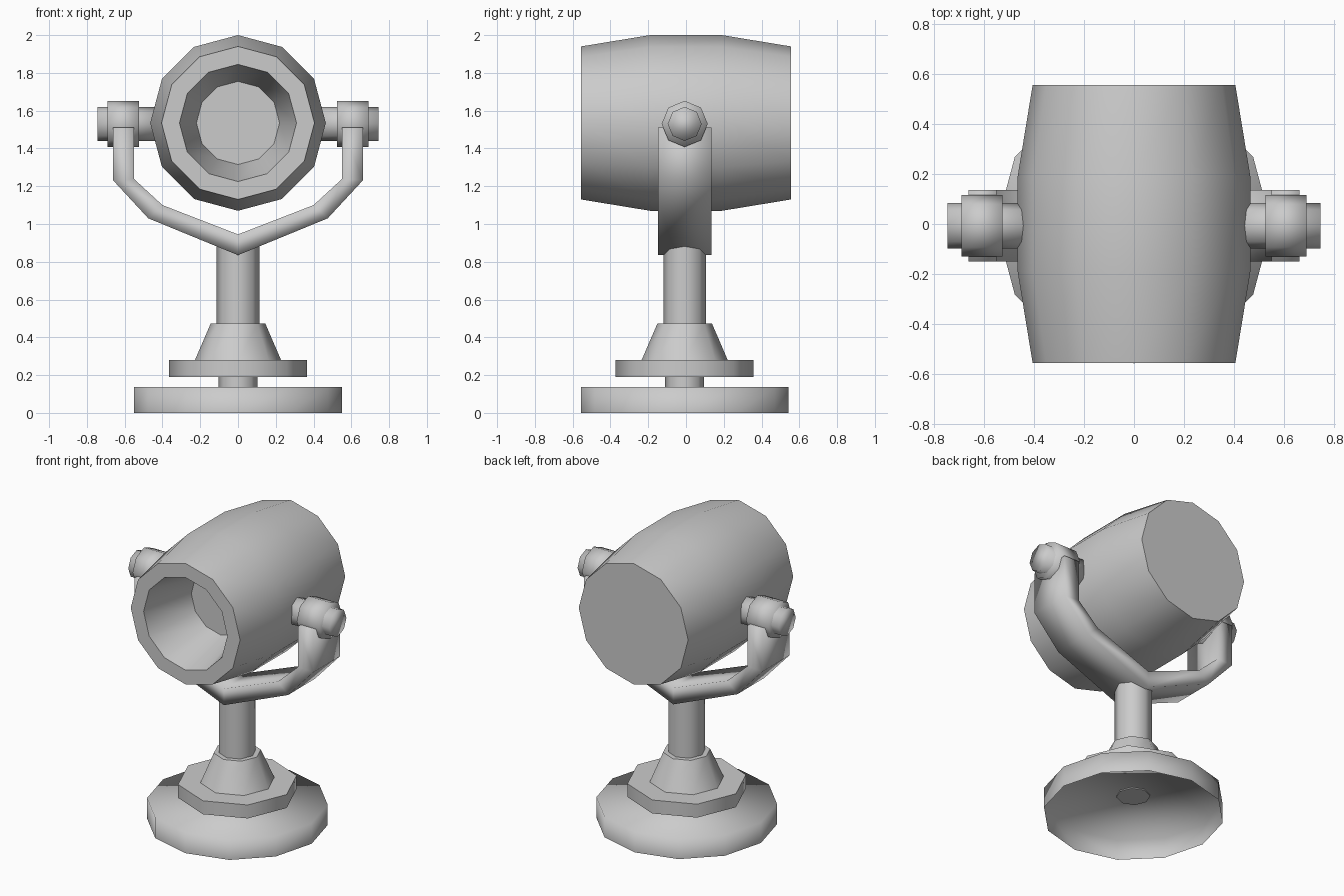
import bpy, bmesh
from math import radians, cos, sin, pi
from mathutils import Matrix

cube = bpy.data.objects.get("Cube")
if cube:
    bpy.data.objects.remove(cube, do_unlink=True)

# Single painted-metal colour
GREY = (0.6, 0.6, 0.6, 1.0)
metal = bpy.data.materials.new("grey metal")
metal.use_nodes = True
metal.diffuse_color = GREY
metal.node_tree.nodes["Principled BSDF"].inputs["Base Color"].default_value = GREY

STAND_Y = -0.007   # the stand sits a touch forward of the barrel
HINGE_Z = 1.535    # height of the tilt axis


def finish(name, bm, smooth_angle):
    """Turn a bmesh into a smooth object, sharp above the given angle."""
    mesh = bpy.data.meshes.new(name)
    bm.to_mesh(mesh)
    bm.free()
    mesh.shade_smooth()
    if smooth_angle < 180:
        mesh.set_sharp_from_angle(angle=radians(smooth_angle))
    mesh.materials.append(metal)
    obj = bpy.data.objects.new(name, mesh)
    bpy.context.scene.collection.objects.link(obj)
    return obj


def lathe(name, profile, sides, smooth_angle, place, open_start=False):
    """Revolve (radius, height) points about z, then move into place."""
    bm = bmesh.new()
    rings = []
    for r, h in profile:
        angles = [2 * pi * i / sides for i in range(sides)]
        rings.append([bm.verts.new((r * cos(a), r * sin(a), h)) for a in angles])
    for low, high in zip(rings, rings[1:]):
        for i in range(sides):
            k = (i + 1) % sides
            bm.faces.new((low[i], low[k], high[k], high[i]))
    bm.faces.new(rings[-1])
    if not open_start:
        bm.faces.new(rings[0][::-1])
    bm.transform(place)
    return finish(name, bm, smooth_angle)


upright = Matrix.Translation((0, STAND_Y, 0))

# Stand: hollow foot, neck, platform, cone and post
lathe("base_foot", [(0.55, 0), (0.55, 0.137)], 12, 180, upright, open_start=True)
lathe("base_neck", [(0.103, 0.13), (0.103, 0.2)], 8, 50, upright)
lathe("platform", [(0.365, 0.19), (0.365, 0.28)], 8, 50, upright)
lathe("cone", [(0.23, 0.275), (0.145, 0.472)], 8, 50, upright)
lathe("post", [(0.113, 0.46), (0.113, 0.89)], 8, 50, upright)

# Barrel: bulging drum with a tapered recess in its front
lathe("barrel",
      [(0.405, -0.556), (0.465, -0.19), (0.465, 0.19), (0.405, 0.556),
       (0.31, 0.556), (0.22, 0.18)],
      12, 35,
      Matrix.Translation((0, 0, HINGE_Z)) @ Matrix.Rotation(radians(90), 4, 'X'))

# Hinge pins and collars on both sides
for side, sign in (("left", 1), ("right", -1)):
    place = (Matrix.Translation((0, STAND_Y, HINGE_Z - 0.005))
             @ Matrix.Rotation(radians(90 * sign), 4, 'Y'))
    lathe(side + "_hinge_pin", [(0.09, 0.4), (0.09, 0.745)], 8, 180, place)
    lathe(side + "_hinge_collar", [(0.122, 0.525), (0.122, 0.69)], 8, 180, place)

# Yoke: flat bar bent into a bracket, as (outer, inner) pairs in x and z
half = [((0.662, 1.51), (0.55, 1.51)),
        ((0.662, 1.232), (0.55, 1.238)),
        ((0.475, 1.03), (0.4, 1.1))]
middle = [((0, 0.835), (0, 0.945))]
mirrored = [tuple((-x, z) for x, z in pair) for pair in reversed(half)]
bm = bmesh.new()
sections = []
for (ox, oz), (ix, iz) in half + middle + mirrored:
    front, back = STAND_Y - 0.142, STAND_Y + 0.142
    sections.append([bm.verts.new(p) for p in
                     ((ox, front, oz), (ox, back, oz), (ix, back, iz), (ix, front, iz))])
for a, b in zip(sections, sections[1:]):
    for i in range(4):
        k = (i + 1) % 4
        bm.faces.new((a[i], a[k], b[k], b[i]))
bm.faces.new(sections[0])
bm.faces.new(sections[-1])
bmesh.ops.recalc_face_normals(bm, faces=bm.faces)
finish("yoke", bm, 180)
